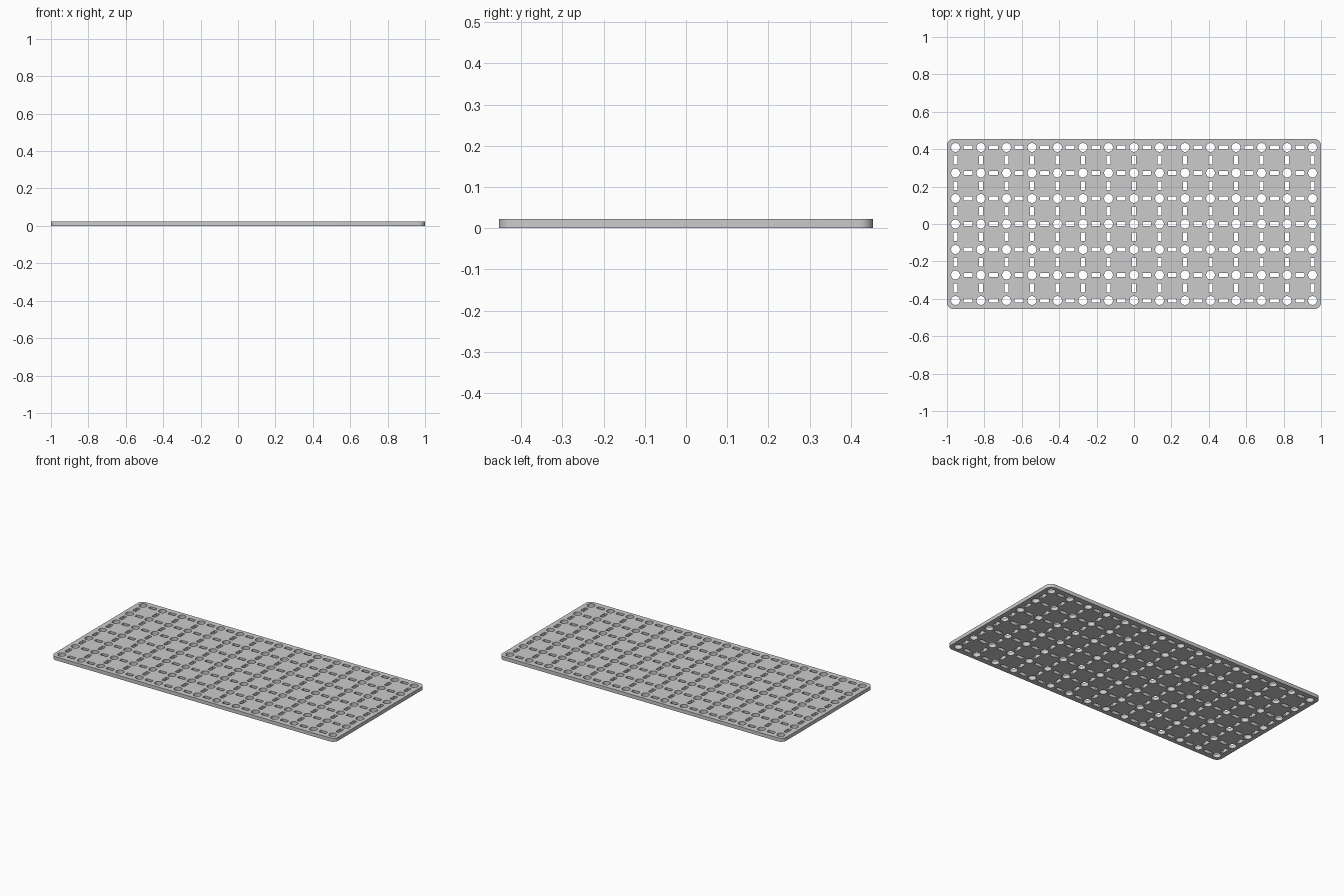
import bpy, bmesh
from math import cos, sin, pi

if "Cube" in bpy.data.objects:
    bpy.data.objects.remove(bpy.data.objects["Cube"])

PITCH = 3 / 22
COLS, ROWS = 15, 7
THICK = 0.0225

curve = bpy.data.curves.new("perforated_plate", 'CURVE')
curve.dimensions = '2D'
curve.fill_mode = 'BOTH'
curve.extrude = THICK / 2


def add_loop(points):
    s = curve.splines.new('POLY')
    s.points.add(len(points) - 1)
    for p, (x, y) in zip(s.points, points):
        p.co = (x, y, 0, 1)
    s.use_cyclic_u = True


def rounded_rect(cx, cy, w, h, r, seg):
    pts = []
    for k, (sx, sy) in enumerate([(1, 1), (-1, 1), (-1, -1), (1, -1)]):
        for i in range(seg + 1):
            a = (k + i / seg) * pi / 2
            pts.append((cx + sx * (w / 2 - r) + r * cos(a),
                        cy + sy * (h / 2 - r) + r * sin(a)))
    add_loop(pts)


def circle(cx, cy, r, n=24):
    add_loop([(cx + r * cos(2 * pi * i / n), cy + r * sin(2 * pi * i / n)) for i in range(n)])


# Plate outline
rounded_rect(0, 0, 2.0, 0.909, 0.035, 6)

# Round holes on the grid, with slots between neighbours
for c in range(COLS):
    for r in range(ROWS):
        x = (c - (COLS - 1) / 2) * PITCH
        y = (r - (ROWS - 1) / 2) * PITCH
        circle(x, y, 0.0235)
        if c < COLS - 1:
            rounded_rect(x + PITCH / 2, y, 0.048, 0.023, 0.004, 3)
        if r < ROWS - 1:
            rounded_rect(x, y + PITCH / 2, 0.023, 0.048, 0.004, 3)

# Turn the filled profile into a clean solid mesh
tmp = bpy.data.objects.new("plate_profile", curve)
bpy.context.collection.objects.link(tmp)
deps = bpy.context.evaluated_depsgraph_get()
mesh = bpy.data.meshes.new_from_object(tmp.evaluated_get(deps))
bpy.data.objects.remove(tmp)

bm = bmesh.new()
bm.from_mesh(mesh)
bmesh.ops.remove_doubles(bm, verts=bm.verts, dist=1e-5)
bmesh.ops.recalc_face_normals(bm, faces=bm.faces)
bmesh.ops.translate(bm, verts=bm.verts, vec=(0, 0, THICK / 2))
bm.to_mesh(mesh)
bm.free()

plate = bpy.data.objects.new("perforated_plate", mesh)
bpy.context.collection.objects.link(plate)
bpy.context.view_layer.objects.active = plate
plate.select_set(True)
bpy.ops.object.shade_smooth_by_angle(angle=0.6)
